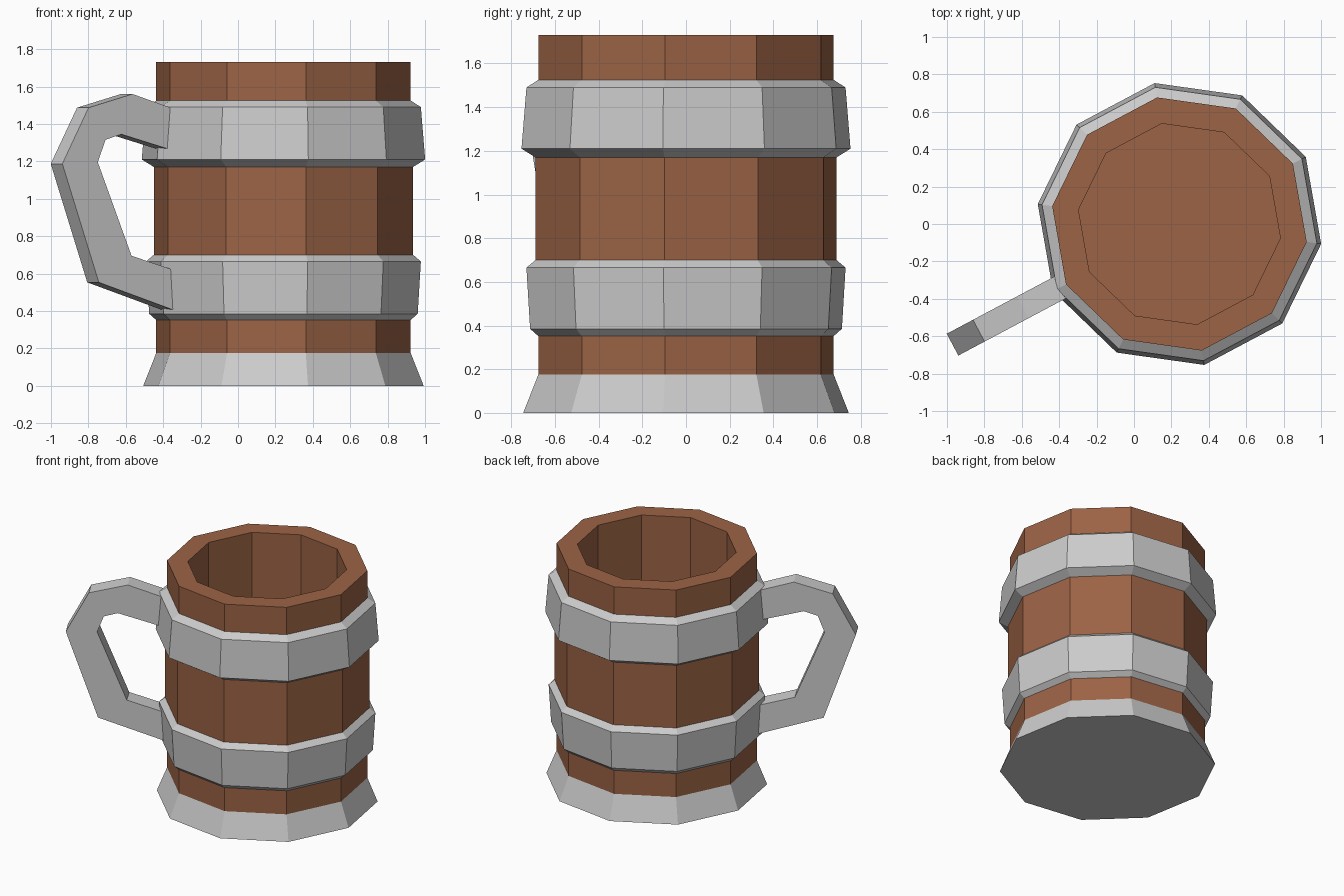
import bpy, bmesh
from math import radians, cos, sin
from mathutils import Matrix

if "Cube" in bpy.data.objects:
    bpy.data.objects.remove(bpy.data.objects["Cube"])

SIDES = 10
CX = 0.243            # mug axis
TURN = radians(-8)    # rotation of the ten-sided section
HANDLE = radians(208)

wood = bpy.data.materials.new("wood")
wood.diffuse_color = (0.33, 0.125, 0.06, 1)
wood.use_nodes = True
wood.node_tree.nodes["Principled BSDF"].inputs["Base Color"].default_value = wood.diffuse_color


def finish(name, bm, mat=None):
    bmesh.ops.recalc_face_normals(bm, faces=bm.faces)
    me = bpy.data.meshes.new(name)
    bm.to_mesh(me)
    bm.free()
    ob = bpy.data.objects.new(name, me)
    bpy.context.collection.objects.link(ob)
    if mat:
        me.materials.append(mat)
    return ob


def lathe(name, profile, closed=False, mat=None):
    """Faceted turning of (radius, z) points; open profiles get end caps."""
    bm = bmesh.new()
    rings = [[bm.verts.new((CX + r * cos(TURN + k * 2 * 3.14159265 / SIDES),
                            r * sin(TURN + k * 2 * 3.14159265 / SIDES), z))
              for k in range(SIDES)] for r, z in profile]
    pairs = list(zip(rings, rings[1:]))
    if closed:
        pairs.append((rings[-1], rings[0]))
    else:
        bm.faces.new(rings[0])
        bm.faces.new(rings[-1])
    for a, b in pairs:
        for k in range(SIDES):
            j = (k + 1) % SIDES
            bm.faces.new((a[k], a[j], b[j], b[k]))
    return finish(name, bm, mat)


# Hollow wooden body: outside wall, rim, inside wall, floor
lathe("wooden_body", [(0.687, 0.10), (0.687, 0.36), (0.70, 0.40), (0.70, 1.19),
                      (0.687, 1.23), (0.687, 1.73), (0.545, 1.73), (0.545, 0.18)],
      mat=wood)

# Metal foot and two hoops
lathe("metal_base", [(0.757, 0), (0.687, 0.175)])
lathe("lower_band", [(0.685, 0.35), (0.725, 0.385), (0.742, 0.665),
                     (0.70, 0.70), (0.66, 0.70), (0.66, 0.35)], closed=True)
lathe("upper_band", [(0.70, 1.17), (0.765, 1.21), (0.742, 1.49),
                     (0.687, 1.525), (0.66, 1.525), (0.66, 1.17)], closed=True)

# Handle: outer and inner outlines as (distance from axis, z), 0.132 thick
outer = [(0.66, 1.468), (0.949, 1.56), (1.215, 1.487), (1.374, 1.187),
         (1.153, 0.553), (0.66, 0.392)]
inner = [(0.66, 1.246), (1.017, 1.345), (1.113, 1.315), (1.159, 1.195),
         (0.955, 0.695), (0.66, 0.607)]
bm = bmesh.new()
loops = [[[bm.verts.new((u, t, z)) for u, z in line] for line in (outer, inner)]
         for t in (-0.066, 0.066)]
(o0, i0), (o1, i1) = loops
for a, b in ((o0, i0), (o1, i1), (o0, o1), (i0, i1)):
    for k in range(len(outer) - 1):
        bm.faces.new((a[k], a[k + 1], b[k + 1], b[k]))
for k in (0, -1):
    bm.faces.new((o0[k], o1[k], i1[k], i0[k]))
bm.transform(Matrix.Translation((CX, 0, 0)) @ Matrix.Rotation(HANDLE, 4, 'Z'))
finish("handle", bm)
